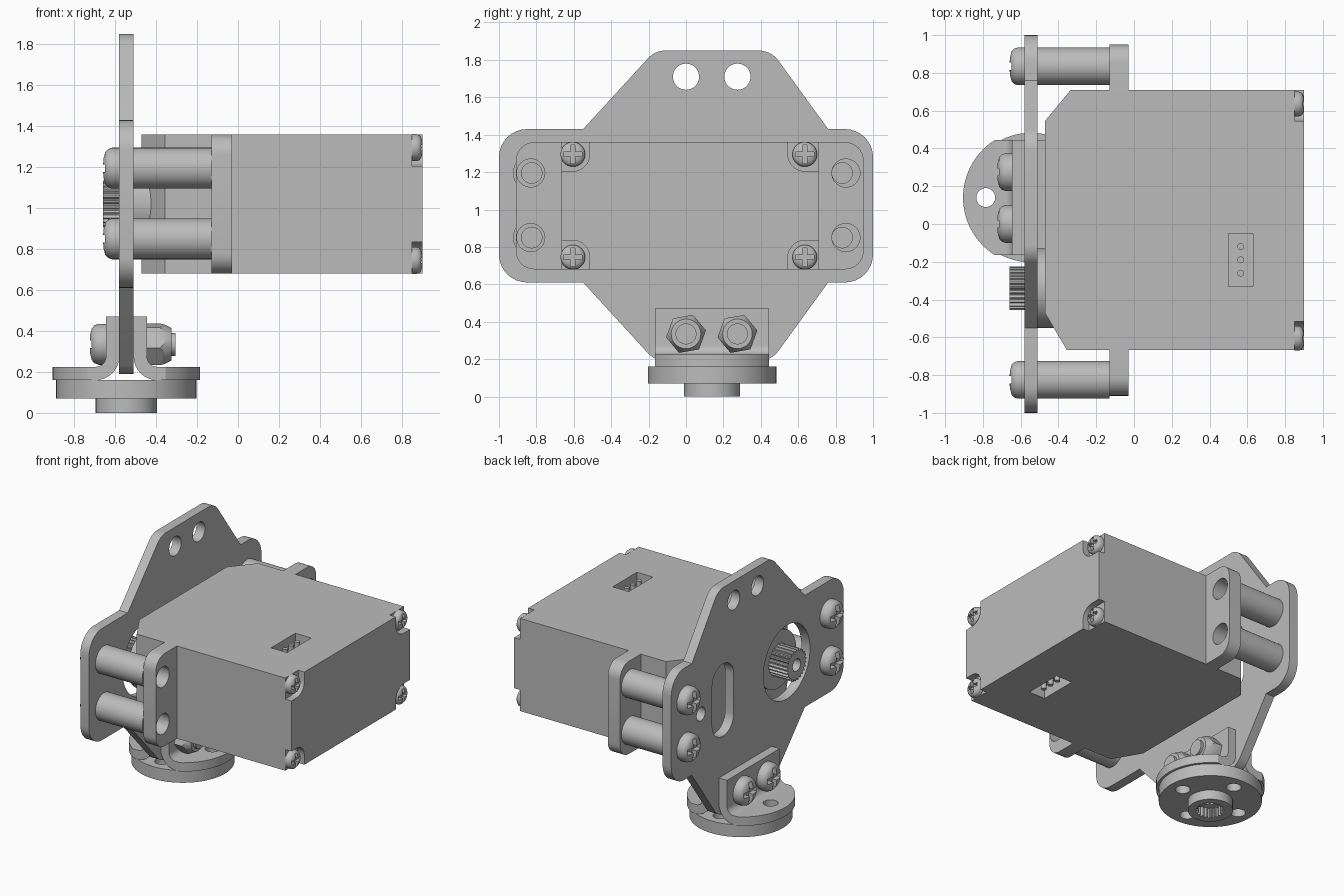
import bpy, bmesh, math
from mathutils import Vector, Matrix

if "Cube" in bpy.data.objects:
    bpy.data.objects.remove(bpy.data.objects["Cube"])

grey = bpy.data.materials.new("plain grey")
grey.diffuse_color = (0.5, 0.5, 0.5, 1)
grey.use_nodes = True
grey.node_tree.nodes["Principled BSDF"].inputs["Base Color"].default_value = grey.diffuse_color
COL = bpy.context.scene.collection


def add(name, me):
    ob = bpy.data.objects.new(name, me)
    COL.objects.link(ob)
    if not me.materials:
        me.materials.append(grey)
    return ob


def baked(ob):
    dg = bpy.context.evaluated_depsgraph_get()
    return bpy.data.meshes.new_from_object(ob.evaluated_get(dg))


def circle(u, v, r, n=40, turn=0.0):
    return [(u + r * math.cos(turn + 2 * math.pi * i / n),
             v + r * math.sin(turn + 2 * math.pi * i / n)) for i in range(n)]


def rect(u0, v0, u1, v1):
    return [(u0, v0), (u1, v0), (u1, v1), (u0, v1)]


def spline_teeth(u, v, r_out, r_in, teeth):
    out = []
    for i in range(teeth * 4):
        r = r_out if i % 4 < 2 else r_in
        a = 2 * math.pi * i / (teeth * 4)
        out.append((u + r * math.cos(a), v + r * math.sin(a)))
    return out


def fillet(points, steps=8):
    """Round the corners of a polygon given as (u, v, radius)."""
    out = []
    for i, (u, v, r) in enumerate(points):
        p = Vector((u, v))
        if r == 0:
            out.append((u, v))
            continue
        a = (Vector(points[i - 1][:2]) - p).normalized()
        b = (Vector(points[(i + 1) % len(points)][:2]) - p).normalized()
        half = a.angle(b) / 2
        c = p + (a + b).normalized() * (r / math.sin(half))
        t = r / math.tan(half)
        s, e = p + a * t - c, p + b * t - c
        a0 = math.atan2(s.y, s.x)
        d = (math.atan2(e.y, e.x) - a0 + math.pi) % (2 * math.pi) - math.pi
        out += [(c.x + r * math.cos(a0 + d * k / steps),
                 c.y + r * math.sin(a0 + d * k / steps)) for k in range(steps + 1)]
    return out


def plate(name, loops, lo, hi, axis):
    """Extrude an outline with holes: axis X uses (y,z), Y uses (x,z), Z uses (x,y)."""
    cu = bpy.data.curves.new(name, 'CURVE')
    cu.dimensions, cu.fill_mode, cu.extrude = '2D', 'BOTH', (hi - lo) / 2
    for loop in loops:
        sp = cu.splines.new('POLY')
        sp.points.add(len(loop) - 1)
        for pt, (u, v) in zip(sp.points, loop):
            pt.co = (u, v, 0, 1)
        sp.use_cyclic_u = True
    tmp = bpy.data.objects.new(name, cu)
    COL.objects.link(tmp)
    me = baked(tmp)
    bpy.data.objects.remove(tmp)
    me.materials.clear()
    bm = bmesh.new()
    bm.from_mesh(me)
    for v in bm.verts:
        a, b, w = v.co.x, v.co.y, v.co.z + (lo + hi) / 2
        v.co = {'X': (w, a, b), 'Y': (a, w, b), 'Z': (a, b, w)}[axis]
    bmesh.ops.remove_doubles(bm, verts=bm.verts, dist=1e-5)
    bmesh.ops.recalc_face_normals(bm, faces=bm.faces)
    bm.to_mesh(me)
    bm.free()
    return add(name, me)


def lathe(name, profile, n=40):
    """Turn (radius, height) points round local z; ends lie on the axis."""
    bm = bmesh.new()
    vs = [bm.verts.new((r, 0, h)) for r, h in profile]
    es = [bm.edges.new(p) for p in zip(vs, vs[1:])]
    bmesh.ops.spin(bm, geom=vs + es, axis=(0, 0, 1), cent=(0, 0, 0), angle=2 * math.pi, steps=n)
    bmesh.ops.remove_doubles(bm, verts=bm.verts, dist=1e-5)
    bmesh.ops.recalc_face_normals(bm, faces=bm.faces)
    me = bpy.data.meshes.new(name)
    bm.to_mesh(me)
    bm.free()
    return add(name, me)


def boolean(ob, cutter, op='DIFFERENCE'):
    m = ob.modifiers.new("cut", 'BOOLEAN')
    m.operation, m.object, m.solver = op, cutter, 'EXACT'
    me = baked(ob)
    ob.modifiers.clear()
    ob.data = me
    bpy.data.objects.remove(cutter)


# Mounting plate, symmetric about z = MID
MID, CY, CX = 1.02, 0.14, -0.545
half = [(1.0, 0.41, .15), (0.76, 0.41, 0), (0.455, 0.83, .13),
        (-0.165, 0.83, .13), (-0.55, 0.41, 0), (-1.0, 0.41, .15)]
outline = [(y, MID + z, r) for y, z, r in half] + [(y, MID - z, r) for y, z, r in reversed(half)]
slot = fillet([(y, z, .122) for y, z in rect(0.275, 0.76, 0.525, 1.29)])
plate("mounting_plate", [fillet(outline), slot, circle(-0.34, MID, .27, 56), circle(0.655, MID, .05),
                         circle(0, 1.71, .07), circle(0.275, 1.71, .07)], -0.58, -0.51, 'X')

# Motor case in two halves, with lug flange
Z0, Z1 = 0.68, 1.36
plate("front_case", [[(-0.03, 0.71), (-0.335, 0.71), (-0.472, 0.544), (-0.472, -0.47),
                      (-0.356, -0.666), (-0.03, -0.666)]], Z0, Z1, 'Z')
rear = plate("rear_case", [rect(-0.03, -0.666, 0.9, 0.71)], Z0, Z1, 'Z')
for y0, y1, hy in ((-0.91, -0.666, -0.83), (0.71, 0.95, 0.855)):
    s = 1 if hy > 0 else -1
    tip, root = (y1, y0) if s > 0 else (y0, y1)
    lug = fillet([(root, Z0, 0), (tip, Z0, .1), (tip, Z1, .1), (root, Z1, 0)])
    plate("mounting_lug", [lug, circle(hy, 0.85, .075), circle(hy, 1.195, .075)], -0.13, -0.03, 'X')

# Output collar and toothed shaft
plate("shaft_collar", [circle(-0.34, MID, .21, 56)], -0.51, -0.40, 'X')
plate("toothed_shaft", [spline_teeth(-0.34, MID, .115, .1, 25), circle(-0.34, MID, .045)], -0.66, -0.5, 'X')

# Cross-head screw, shared by every screw
screw = lathe("screw_head", [(0, 0), (.1, 0), (.1, .035), (.093, .055), (.078, .069), (.05, .077), (0, .08)])
a, b = .075, .019
cross = [(a, -b), (a, b), (b, b), (b, a), (-b, a), (-b, b), (-a, b), (-a, -b), (-b, -b), (-b, -a), (b, -a), (b, -b)]
boolean(screw, plate("cross_cutter", [cross], 0.04, 0.2, 'Z'))
screw_mesh = screw.data
bpy.data.objects.remove(screw)


def put_screw(name, x, y, z, side, size=1.0):
    ob = add(name, screw_mesh)
    ob.location, ob.scale = (x, y, z), (size,) * 3
    ob.rotation_euler = (0, side * math.pi / 2, 0)


# Rear corner notches with their screws
for y, s in ((-0.605, -1), (0.635, 1)):
    for z, t in ((1.295, 1), (0.745, -1)):
        pocket = fillet([(y - s * .09, z - t * .09, .09), (y + s * .2, z - t * .09, 0),
                         (y + s * .2, z + t * .2, 0), (y - s * .09, z + t * .2, 0)])
        boolean(rear, plate("notch_cutter", [pocket], 0.85, 1.0, 'X'))
        put_screw("case_screw", 0.849, y, z, 1, 0.66)

# Connector sockets with three pins, above and below
for lo, hi, p0, p1 in ((1.27, 1.5, 1.265, 1.345), (0.5, 0.77, 0.695, 0.775)):
    boolean(rear, plate("socket_cutter", [rect(0.5, -0.33, 0.63, -0.05)], lo, hi, 'Z'))
    for y in (-0.12, -0.19, -0.26):
        plate("connector_pin", [circle(0.565, y, .018, 16)], p0, p1, 'Z')

# Standoff tubes and the screws holding them
for y in (-0.825, 0.835):
    for z in (0.85, 1.195):
        plate("standoff", [circle(y, z, .1), circle(y, z, .055)], -0.51, -0.13, 'X')
        put_screw("plate_screw", -0.58, y, z, -1)

# Pair of angle brackets, rounded to match the hub
for s, name in ((-1, "outer_bracket"), (1, "inner_bracket")):
    ell = [(.035, .47, 0), (.10, .47, 0), (.10, .225, .05), (.40, .225, 0), (.40, .16, 0), (.035, .16, .115)]
    br = plate(name, [fillet([(CX + s * d, z, r) for d, z, r in ell])], CY - .305, CY + .305, 'Y')
    trim = plate("trim", [circle(CX, CY, .36, 80), circle(CX + s * .24, CY, .05)], -0.1, 1, 'Z')
    boolean(br, trim, 'INTERSECT')

# Bracket bolts and nuts
for y in (0.0, 0.275):
    put_screw("bracket_screw", CX - .10, y, .335, -1)
    nut = plate("hex_nut", [circle(y, .335, .108, 6, math.radians(10))], -0.445, -0.325, 'X')
    cone = lathe("nut_chamfer", [(0, -.02), (.11, -.02), (.11, .06), (.074, .13), (0, .13)])
    cone.data.transform(Matrix.Translation((-0.445, y, .335)) @ Matrix.Rotation(math.pi / 2, 4, 'Y'))
    boolean(nut, cone, 'INTERSECT')
    plate("bolt_end", [circle(y, .335, .056)], -0.34, -0.305, 'X')

# Round hub with toothed bore
holes = [circle(CX + .24 * math.cos(k * math.pi / 2), CY + .24 * math.sin(k * math.pi / 2), .05) for k in range(4)]
plate("hub_disc", [circle(CX, CY, .343, 80), circle(CX, CY, .045)] + holes, .07, .16, 'Z')
plate("hub_boss", [circle(CX, CY, .15, 48), spline_teeth(CX, CY, .1, .085, 20)], 0, .07, 'Z')

# Smooth round walls, keep edges crisp
for ob in COL.objects:
    ob.select_set(True)
bpy.context.view_layer.objects.active = COL.objects[0]
bpy.ops.object.shade_smooth_by_angle(angle=math.radians(30))
